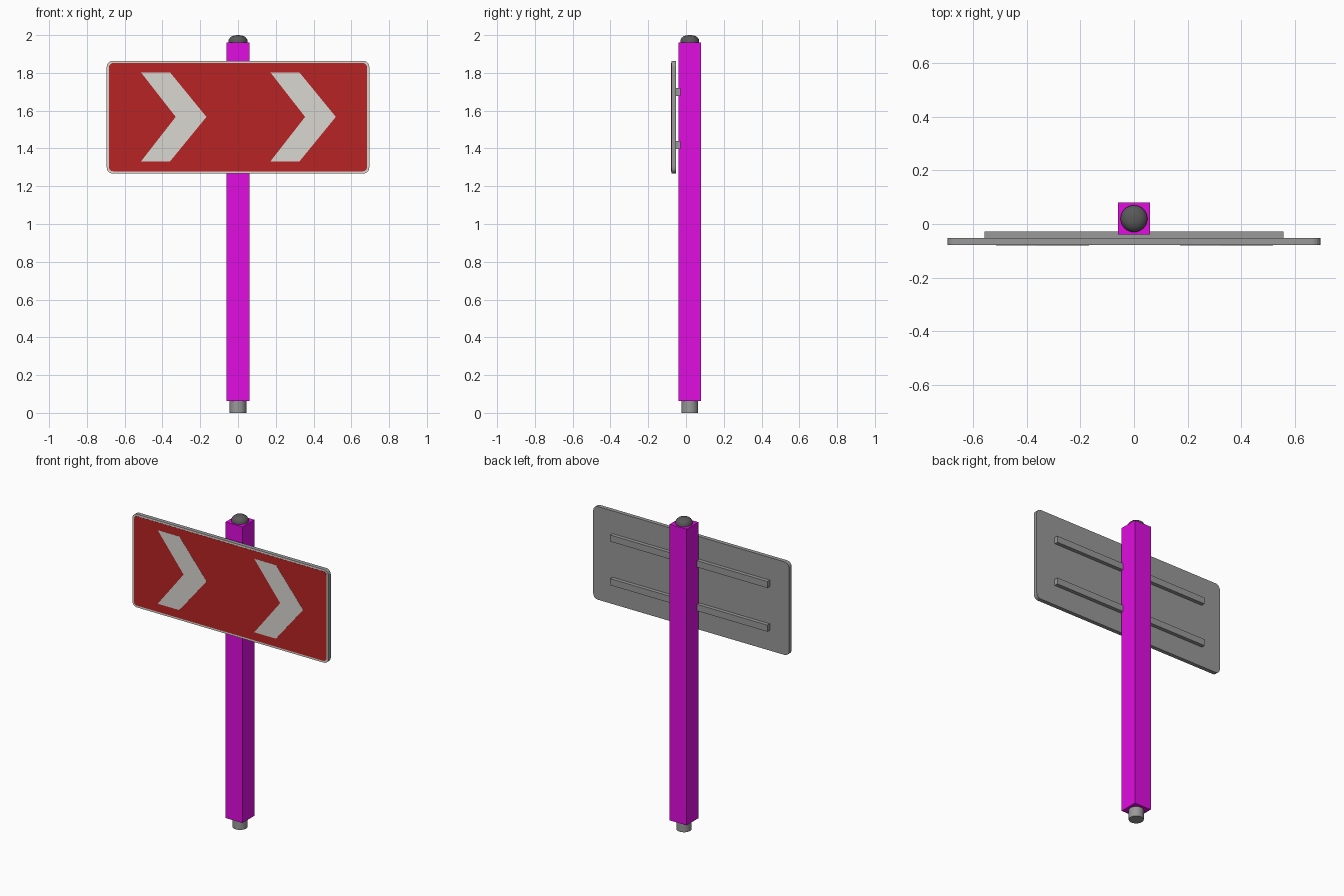
import bpy, bmesh, math

if "Cube" in bpy.data.objects:
    bpy.data.objects.remove(bpy.data.objects["Cube"])


def material(name, rgb):
    m = bpy.data.materials.new(name)
    m.diffuse_color = (*rgb, 1)
    m.use_nodes = True
    m.node_tree.nodes["Principled BSDF"].inputs["Base Color"].default_value = m.diffuse_color
    return m


MAGENTA = material("magenta", (0.75, 0.004, 0.75))
RED = material("sign red", (0.48, 0.017, 0.017))
WHITE = material("sign white", (0.70, 0.68, 0.64))
GREY = material("metal grey", (0.32, 0.32, 0.32))
DARK = material("cap dark grey", (0.10, 0.10, 0.10))


def finish(bm, name, *mats):
    bmesh.ops.recalc_face_normals(bm, faces=bm.faces)
    me = bpy.data.meshes.new(name)
    bm.to_mesh(me)
    bm.free()
    ob = bpy.data.objects.new(name, me)
    bpy.context.collection.objects.link(ob)
    for m in mats:
        me.materials.append(m)
    return ob


def smooth(ob):
    bpy.ops.object.select_all(action='DESELECT')
    ob.select_set(True)
    bpy.context.view_layer.objects.active = ob
    bpy.ops.object.shade_smooth_by_angle(angle=math.radians(35))


def prism(name, outline, y0, y1, *mats):
    """Extrude an x-z outline from y0 (front) to y1 (back)."""
    bm = bmesh.new()
    face = bm.faces.new([bm.verts.new((x, y0, z)) for x, z in outline])
    ext = bmesh.ops.extrude_face_region(bm, geom=[face], use_keep_orig=True)
    for v in ext["geom"]:
        if isinstance(v, bmesh.types.BMVert):
            v.co.y = y1
    return finish(bm, name, *mats)


def rect(x, z0, z1):
    return [(-x, z0), (x, z0), (x, z1), (-x, z1)]


def rounded_rect(hx, z0, z1, r, steps=5):
    cx, c0, c1 = hx - r, z0 + r, z1 - r
    pts = []
    for i, (x, z) in enumerate([(cx, c1), (-cx, c1), (-cx, c0), (cx, c0)]):
        for s in range(steps + 1):
            a = math.pi / 2 * (i + s / steps)
            pts.append((x + r * math.cos(a), z + r * math.sin(a)))
    return pts


def lathe(name, profile, y, mat, sides=32):
    """Revolve an (r, z) profile around the vertical axis at y."""
    bm = bmesh.new()
    vs = [bm.verts.new((r, y, z)) for r, z in profile]
    es = [bm.edges.new(p) for p in zip(vs, vs[1:])]
    bmesh.ops.spin(bm, geom=vs + es, cent=(0, y, 0), axis=(0, 0, 1),
                   angle=2 * math.pi, steps=sides)
    bmesh.ops.remove_doubles(bm, verts=bm.verts, dist=1e-5)
    ob = finish(bm, name, mat)
    smooth(ob)
    return ob


AXIS_Y = 0.02

# Post: round core, square sleeve and domed cap
lathe("post_core", [(0, 0), (0.044, 0), (0.044, 1.955), (0, 1.955)], AXIS_Y, GREY)
prism("post_sleeve", rect(0.06, 0.063, 1.962), -0.04, 0.08, MAGENTA)
lathe("post_cap", [(0, 1.95), (0.05, 1.95), (0.05, 1.974), (0.043, 1.986),
                   (0.031, 1.995), (0.016, 1.999), (0, 2.0)], AXIS_Y, DARK)

# Sign panel: grey metal with a white front face
panel = prism("sign_panel", rounded_rect(0.695, 1.267, 1.864, 0.032),
              -0.078, -0.052, GREY, WHITE)
for p in panel.data.polygons:
    p.material_index = 1 if p.normal.y < -0.9 else 0

# Red field
prism("red_field", rounded_rect(0.683, 1.279, 1.852, 0.022), -0.079, -0.0775, RED)

# Two chevrons pointing right
MID, H = 1.567, 0.236
for side, x in (("left", -0.514), ("right", 0.171)):
    prism(side + "_chevron",
          [(x, MID + H), (x + 0.184, MID), (x, MID - H), (x + 0.154, MID - H),
           (x + 0.347, MID), (x + 0.154, MID + H)], -0.08, -0.0785, WHITE)

# Mounting rails on the back
for level, z in (("lower", 1.418), ("upper", 1.698)):
    prism(level + "_rail", rect(0.558, z - 0.021, z + 0.021), -0.053, -0.028, GREY)
